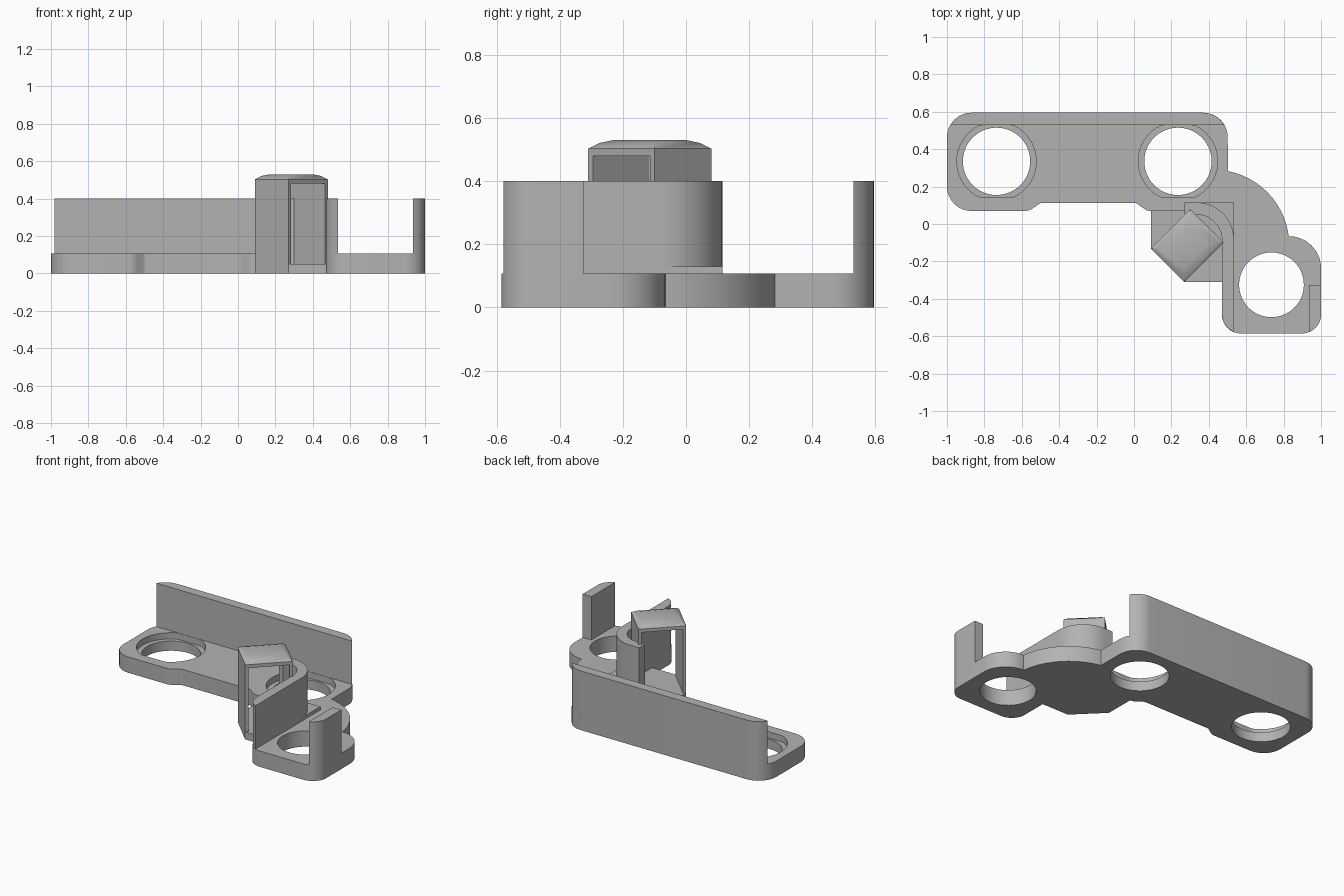
import bpy, bmesh, math
from mathutils import Vector, Matrix

if "Cube" in bpy.data.objects:
    bpy.data.objects.remove(bpy.data.objects["Cube"])

grey = bpy.data.materials.new("plain_grey")
grey.use_nodes = True
colour = (0.45, 0.45, 0.45, 1)
grey.diffuse_color = colour
grey.node_tree.nodes["Principled BSDF"].inputs["Base Color"].default_value = colour

PLATE, WALL, FLOOR = 0.107, 0.40, 0.05


def arc(cx, cy, r, a0, a1, n=12):
    """Points on an arc, angles in degrees."""
    angles = [math.radians(a0 + (a1 - a0) * i / n) for i in range(n + 1)]
    return [(cx + r * math.cos(a), cy + r * math.sin(a)) for a in angles]


def fillet(points, n=8):
    """Round each (x, y, radius) corner; plain (x, y) points stay sharp."""
    out = []
    for i, p in enumerate(points):
        if len(p) == 2:
            out.append(p)
            continue
        c = Vector(p[:2])
        a = (Vector(points[i - 1][:2]) - c).normalized()
        b = (Vector(points[(i + 1) % len(points)][:2]) - c).normalized()
        half = a.angle(b) / 2
        centre = c + (a + b).normalized() * p[2] / math.sin(half)
        start = c + a * p[2] / math.tan(half) - centre
        end = c + b * p[2] / math.tan(half) - centre
        for k in range(n + 1):
            d = start.lerp(end, k / n).normalized() * p[2]
            out.append(tuple(centre + d))
    return out


def finish(name, bm):
    bmesh.ops.recalc_face_normals(bm, faces=bm.faces)
    mesh = bpy.data.meshes.new(name)
    bm.to_mesh(mesh)
    bm.free()
    mesh.materials.append(grey)
    ob = bpy.data.objects.new(name, mesh)
    bpy.context.collection.objects.link(ob)
    return ob


def prism(name, points, z0, z1, clips=(), matrix=None):
    """Extrude an outline; each clip (point, normal) removes the normal side."""
    bm = bmesh.new()
    face = bm.faces.new([bm.verts.new((x, y, z0)) for x, y in points])
    top = bmesh.ops.extrude_face_region(bm, geom=[face])["geom"]
    for v in top:
        if isinstance(v, bmesh.types.BMVert):
            v.co.z = z1
    for co, no in clips:
        cut = bmesh.ops.bisect_plane(bm, geom=bm.verts[:] + bm.edges[:] + bm.faces[:],
                                     plane_co=co, plane_no=no, clear_outer=True)
        edges = [e for e in cut["geom_cut"] if isinstance(e, bmesh.types.BMEdge)]
        bmesh.ops.contextual_create(bm, geom=edges)
    if matrix:
        bm.transform(matrix)
    return finish(name, bm)


def subtract(ob, cutter):
    mod = ob.modifiers.new("cut", "BOOLEAN")
    mod.operation, mod.object, mod.solver = "DIFFERENCE", cutter, "EXACT"
    deps = bpy.context.evaluated_depsgraph_get()
    mesh = bpy.data.meshes.new_from_object(ob.evaluated_get(deps))
    ob.modifiers.clear()
    ob.data = mesh
    bpy.data.objects.remove(cutter)


def rect(x0, x1, y0, y1):
    return [(x0, y0), (x1, y0), (x1, y1), (x0, y1)]


# Base plate: long bar, curved bridge and square end lobe
outline = [(-1, 0.595, 0.13), (-1, 0.07, 0.13), (-0.56, 0.07, 0.08),
           (-0.50, 0.113, 0.03), (0.01, 0.113, 0.03), (0.07, 0.07, 0.05),
           (0.47, 0.07), (0.47, -0.585, 0.10), (1, -0.585, 0.10),
           (1, -0.065, 0.17)]
outline += arc(0.425, -0.115, 0.405, 7, 79, 20)
outline += [(0.50, 0.595, 0.13)]
plate = prism("base_plate", fillet(outline), 0, PLATE)

# Round holes, the two bar holes with a flattened recess
for x, y, r in ((-0.735, 0.335, 0.18), (0.235, 0.335, 0.18), (0.735, -0.325, 0.173)):
    subtract(plate, prism("hole_cutter", arc(x, y, r, 0, 354, 59), -0.1, 0.3))
    if x < 0.5:
        ring = [(px, min(max(py, y - 0.193), y + 0.193))
                for px, py in arc(x, y, 0.212, 3, 357, 59)]
        subtract(plate, prism("recess_cutter", ring, 0.065, 0.3))

# Low platform beneath the arch
prism("low_platform", [(0.27, -0.31), (0.475, -0.31), (0.475, 0.075),
                       (0.09, 0.075), (0.09, -0.13)], 0, FLOOR)

# Tall back wall following the rounded ends of the bar
bar = fillet([(-1, 0.595, 0.13), (-1, 0.07, 0.13), (0.50, 0.07, 0.13), (0.50, 0.595, 0.13)])
prism("back_wall", bar, PLATE, WALL, [((0, 0.53, 0), (0, -1, 0))])

# Corner post on the end lobe
lobe = fillet([(0.47, -0.585, 0.1), (1, -0.585, 0.1), (1, -0.065, 0.1), (0.47, -0.065, 0.1)])
prism("corner_post", lobe, PLATE, WALL,
      [((0.935, 0, 0), (-1, 0, 0)), ((0, -0.325, 0), (0, 1, 0))])

# Curved inner wall wrapping the arch, on a square corner pad
inner_wall = [(0.47, -0.485), (0.478, -0.525), (0.50, -0.556), (0.535, -0.578)]
inner_wall += arc(0.335, -0.085, 0.20, 0, 90, 14) + [(0.27, 0.115), (0.27, 0.055)]
inner_wall += arc(0.335, -0.085, 0.135, 90, 0, 14)
prism("inner_wall", inner_wall, FLOOR, WALL)
prism("corner_pad", [(0.535, -0.33), (0.535, 0.115), (0.30, 0.115), (0.30, 0.075),
                     (0.475, 0.04), (0.475, -0.33)], FLOOR, 0.13)

# Diagonal open arch: two end walls and a hipped cap
turn = Matrix.Translation((0.285, -0.115, 0)) @ Matrix.Rotation(math.radians(45), 4, "Z")
U, V, T = 0.149, 0.127, 0.021
prism("arch_outer_wall", rect(-U, -U + T, -V, V), 0, 0.49, matrix=turn)
prism("arch_inner_wall", rect(U - T, U, -V, V), 0, 0.49, matrix=turn)

bm = bmesh.new()
levels = [(0, 0.48), (0, 0.503), (0.025, 0.521), (0.055, 0.53)]
rings = [[bm.verts.new((x, y, z)) for x, y in rect(-U + d, U - d, -V + d, V - d)]
         for d, z in levels]
bm.faces.new(rings[0])
bm.faces.new(rings[-1])
for low, high in zip(rings, rings[1:]):
    for i in range(4):
        j = (i + 1) % 4
        bm.faces.new((low[i], low[j], high[j], high[i]))
bm.transform(turn)
finish("arch_cap", bm)

# Smooth the curved sides, keep edges sharp
bpy.ops.object.select_all(action="DESELECT")
for ob in bpy.context.collection.objects:
    if ob.type == "MESH":
        ob.select_set(True)
        bpy.context.view_layer.objects.active = ob
bpy.ops.object.shade_smooth_by_angle(angle=math.radians(25))
